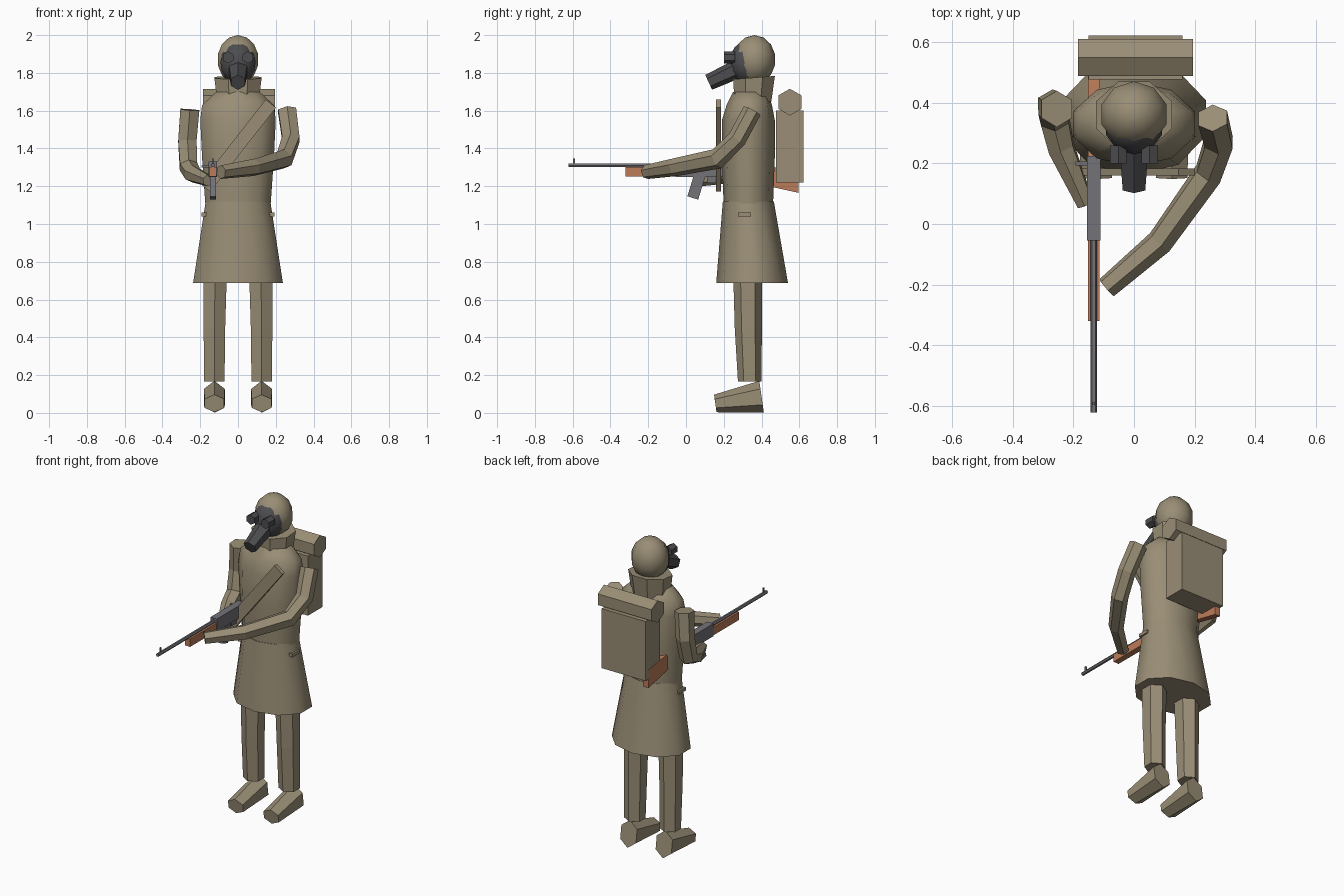
import bpy, bmesh, math
from mathutils import Vector, Matrix

if "Cube" in bpy.data.objects:
    bpy.data.objects.remove(bpy.data.objects["Cube"])


def material(name, rgb):
    m = bpy.data.materials.new(name)
    m.diffuse_color = (*rgb, 1)
    m.use_nodes = True
    m.node_tree.nodes["Principled BSDF"].inputs["Base Color"].default_value = m.diffuse_color
    return m


CLOTH = material("cloth", (0.32, 0.27, 0.18))
WOOD = material("wood", (0.50, 0.20, 0.10))
METAL = material("metal", (0.17, 0.17, 0.19))
RUBBER = material("rubber", (0.075, 0.075, 0.08))


def finish(name, bm, mat, smooth=None):
    bmesh.ops.recalc_face_normals(bm, faces=bm.faces)
    me = bpy.data.meshes.new(name)
    bm.to_mesh(me)
    bm.free()
    ob = bpy.data.objects.new(name, me)
    bpy.context.collection.objects.link(ob)
    me.materials.append(mat)
    if smooth:
        bpy.ops.object.select_all(action='DESELECT')
        ob.select_set(True)
        bpy.context.view_layer.objects.active = ob
        bpy.ops.object.shade_smooth_by_angle(angle=math.radians(smooth))
    return ob


def loft(name, rings, n, mat, u=(1, 0, 0), phase=0.0, axis=None, smooth=None, caps=True):
    """Skin n-sided rings (x, y, z, radius along u, other radius) along a path."""
    bm = bmesh.new()
    c = [Vector(r[:3]) for r in rings]
    u = Vector(u)
    loops = []
    for i, r in enumerate(rings):
        t = Vector(axis) if axis else (c[min(i + 1, len(c) - 1)] - c[max(i - 1, 0)])
        t.normalize()
        u = (u - t * u.dot(t)).normalized()
        v = t.cross(u)
        ang = [phase + k * math.tau / n for k in range(n)]
        loops.append([bm.verts.new(c[i] + u * r[3] * math.cos(a) + v * r[4] * math.sin(a)) for a in ang])
    for a, b in zip(loops, loops[1:]):
        for k in range(n):
            bm.faces.new((a[k], a[(k + 1) % n], b[(k + 1) % n], b[k]))
    if caps:
        bm.faces.new(loops[0])
        bm.faces.new(loops[-1])
    return finish(name, bm, mat, smooth)


def ball(name, center, radii, mat, seg=10, rows=7):
    bm = bmesh.new()
    bmesh.ops.create_uvsphere(bm, u_segments=seg, v_segments=rows, radius=1,
                              matrix=Matrix.Translation(center) @ Matrix.Diagonal((*radii, 1)))
    return finish(name, bm, mat, 60)


def box(name, center, size, mat, ry=0.0, rx=0.0):
    bm = bmesh.new()
    rot = Matrix.Rotation(ry, 4, 'Y') @ Matrix.Rotation(rx, 4, 'X')
    bmesh.ops.create_cube(bm, size=1, matrix=Matrix.Translation(center) @ rot @ Matrix.Diagonal((*size, 1)))
    return finish(name, bm, mat)


def side_profile(name, pts, x, width, mat):
    """Extrude a (y, z) outline across x."""
    bm = bmesh.new()
    f = bm.faces.new([bm.verts.new((x - width / 2, y, z)) for y, z in pts])
    g = bmesh.ops.extrude_face_region(bm, geom=[f])['geom']
    bmesh.ops.translate(bm, vec=(width, 0, 0), verts=[e for e in g if isinstance(e, bmesh.types.BMVert)])
    return finish(name, bm, mat)


Z = (0, 0, 1)
# coat: torso, flared skirt and standing collar
loft("torso", [(0, 0.33, 1.08, 0.18, 0.13), (0, 0.33, 1.35, 0.20, 0.14), (0, 0.33, 1.55, 0.21, 0.14),
               (0, 0.335, 1.63, 0.20, 0.12), (0, 0.34, 1.70, 0.12, 0.09)],
     10, CLOTH, axis=Z, phase=math.pi / 10, smooth=60)
loft("coat_skirt", [(0, 0.33, 1.12, 0.18, 0.135), (0, 0.35, 0.687, 0.25, 0.19)],
     10, CLOTH, axis=Z, phase=math.pi / 10, smooth=60)
loft("collar", [(0, 0.355, 1.64, 0.118, 0.105), (0, 0.36, 1.775, 0.135, 0.12)],
     8, CLOTH, axis=(0, -0.08, 1), phase=math.pi / 8)
box("hip_band", (0, 0.31, 1.05), (0.386, 0.07, 0.02), CLOTH)

# head and mask
ball("head", (0, 0.362, 1.87), (0.115, 0.112, 0.13), CLOTH)
ball("mask", (0, 0.325, 1.855), (0.098, 0.095, 0.115), RUBBER, 10, 8)
loft("filter", [(0, 0.26, 1.815, 0.055, 0.05), (0, 0.12, 1.75, 0.043, 0.043)], 6, RUBBER, phase=math.pi / 6)
for s, side in ((-1, "right"), (1, "left")):
    loft("eyepiece_" + side, [(s * 0.052, 0.26, 1.882, 0.032, 0.032), (s * 0.052, 0.2, 1.882, 0.032, 0.032)],
         6, RUBBER, phase=math.pi / 6)
    # legs and boots
    x = s * 0.125
    loft("leg_" + side, [(x * 0.95, 0.325, 0.92, 0.075, 0.08), (x, 0.33, 0.45, 0.066, 0.072),
                         (x, 0.337, 0.165, 0.062, 0.062)], 6, CLOTH, axis=Z, phase=math.pi / 6)
    loft("boot_" + side, [(x, 0.40, 0.085, 0.064, 0.085), (x, 0.155, 0.05, 0.06, 0.047)],
         6, CLOTH, phase=math.pi / 6)

# arms
loft("arm_left", [(0.26, 0.35, 1.60, 0.055, 0.05), (0.28, 0.27, 1.45, 0.053, 0.05),
                  (0.245, 0.165, 1.345, 0.05, 0.055), (0.085, -0.06, 1.30, 0.045, 0.048),
                  (-0.09, -0.21, 1.275, 0.038, 0.038)], 6, CLOTH, phase=math.pi / 6)
loft("arm_right", [(-0.255, 0.38, 1.605, 0.058, 0.06), (-0.268, 0.39, 1.44, 0.056, 0.055),
                   (-0.262, 0.35, 1.305, 0.053, 0.055), (-0.24, 0.25, 1.265, 0.048, 0.048),
                   (-0.16, 0.065, 1.23, 0.03, 0.032)], 6, CLOTH, phase=math.pi / 6)

# chest strap and backpack with bedroll
box("chest_strap", (0, 0.172, 1.415), (0.07, 0.024, 0.565), CLOTH, ry=math.radians(38))
box("backpack", (0.005, 0.55, 1.41), (0.31, 0.145, 0.38), CLOTH)
loft("bedroll", [(-0.185, 0.55, 1.645, 0.071, 0.071), (0.195, 0.55, 1.645, 0.071, 0.071)],
     6, CLOTH, u=Z)

# rifle
X = -0.133
loft("barrel", [(X, -0.03, 1.31, 0.011, 0.011), (X, -0.622, 1.31, 0.011, 0.011)], 6, METAL)
box("front_sight", (X, -0.593, 1.33), (0.008, 0.01, 0.035), METAL)
box("handguard", (X, -0.185, 1.277), (0.038, 0.27, 0.05), WOOD)
box("receiver", (X, 0.085, 1.29), (0.046, 0.28, 0.08), METAL)
box("bolt_handle", (X - 0.04, 0.2, 1.305), (0.04, 0.012, 0.012), METAL)
box("magazine", (X, 0.055, 1.20), (0.032, 0.06, 0.13), METAL, rx=math.radians(-17))
box("trigger_guard", (X, 0.15, 1.235), (0.02, 0.08, 0.035), METAL)
side_profile("stock", [(0.21, 1.325), (0.47, 1.30), (0.595, 1.28), (0.595, 1.165), (0.46, 1.195), (0.21, 1.255)],
             X, 0.038, WOOD)
